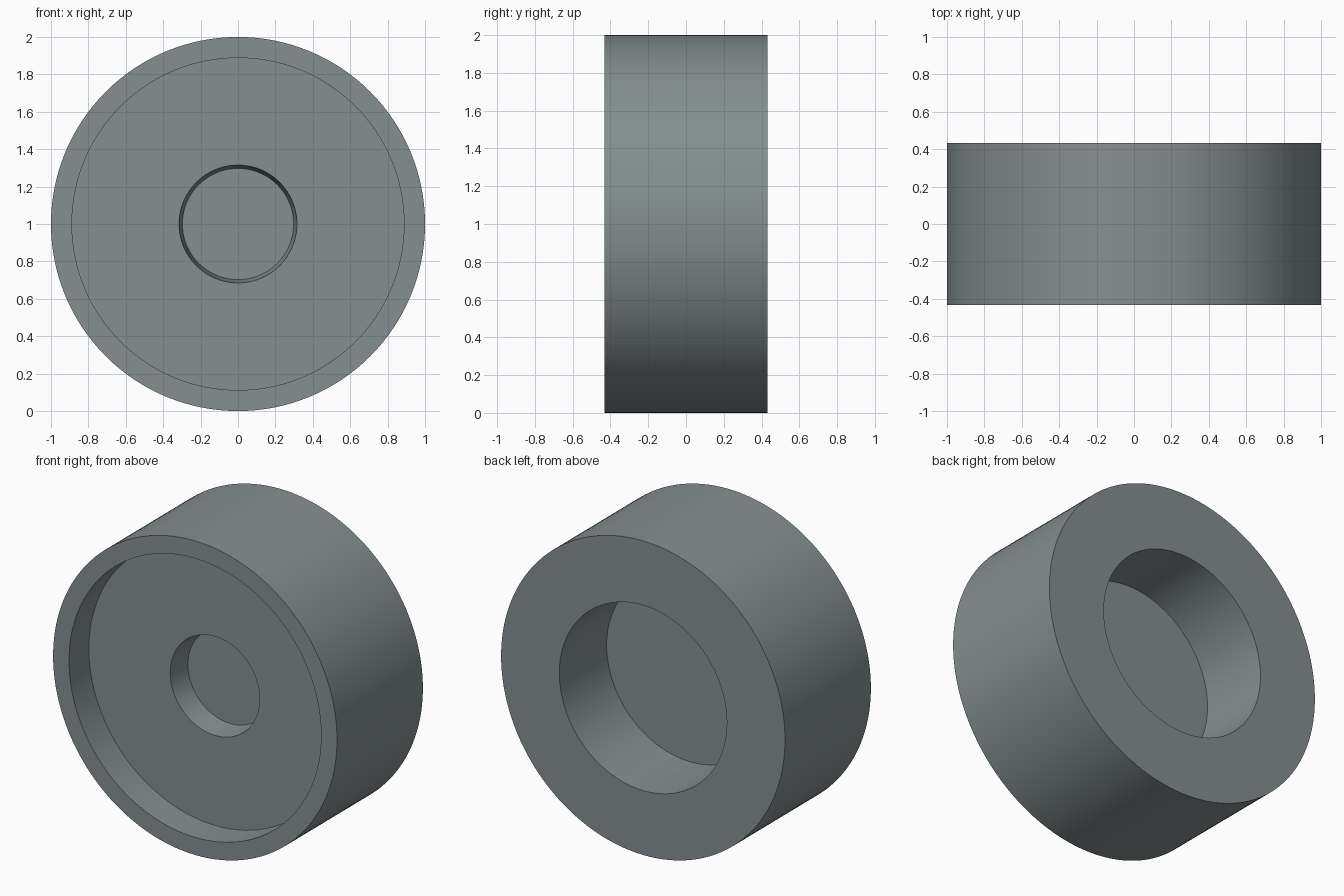
import bpy, bmesh, math
from mathutils import Matrix, Vector

if "Cube" in bpy.data.objects:
    bpy.data.objects.remove(bpy.data.objects["Cube"])

SEGMENTS = 128
HALF = 0.432

# grey metal
grey = bpy.data.materials.new("blue_grey")
grey.diffuse_color = (0.235, 0.275, 0.28, 1)
grey.use_nodes = True
grey.node_tree.nodes["Principled BSDF"].inputs["Base Color"].default_value = grey.diffuse_color

# (radius, y) from the centre of the front pocket to the centre of the back bore
profile = [
    (0, -0.08), (0.297, -0.08),          # floor of the small hole
    (0.315, -0.232), (0.888, -0.232),    # tapered hole wall, recess floor
    (0.888, -HALF), (1, -HALF),          # recess wall, front rim
    (1, HALF), (0.59, HALF),             # outer wall, back face
    (0.585, -0.037), (0, -0.037),        # back bore wall and floor
]

# turned wheel body, spun about the y axis
bm = bmesh.new()
verts = [bm.verts.new((r, y, 0)) for r, y in profile]
edges = [bm.edges.new(pair) for pair in zip(verts, verts[1:])]
bmesh.ops.spin(bm, geom=verts + edges, cent=(0, 0, 0), axis=(0, 1, 0),
               angle=math.tau, steps=SEGMENTS)
bmesh.ops.remove_doubles(bm, verts=bm.verts, dist=1e-5)
bmesh.ops.recalc_face_normals(bm, faces=bm.faces)
bmesh.ops.transform(bm, matrix=Matrix.Translation(Vector((0, 0, 1))), verts=bm.verts)

mesh = bpy.data.meshes.new("wheel_body")
bm.to_mesh(mesh)
bm.free()
mesh.materials.append(grey)
body = bpy.data.objects.new("wheel_body", mesh)
bpy.context.collection.objects.link(body)

# smooth walls with crisp rims
bpy.context.view_layer.objects.active = body
body.select_set(True)
bpy.ops.object.shade_smooth_by_angle(angle=math.radians(30))
